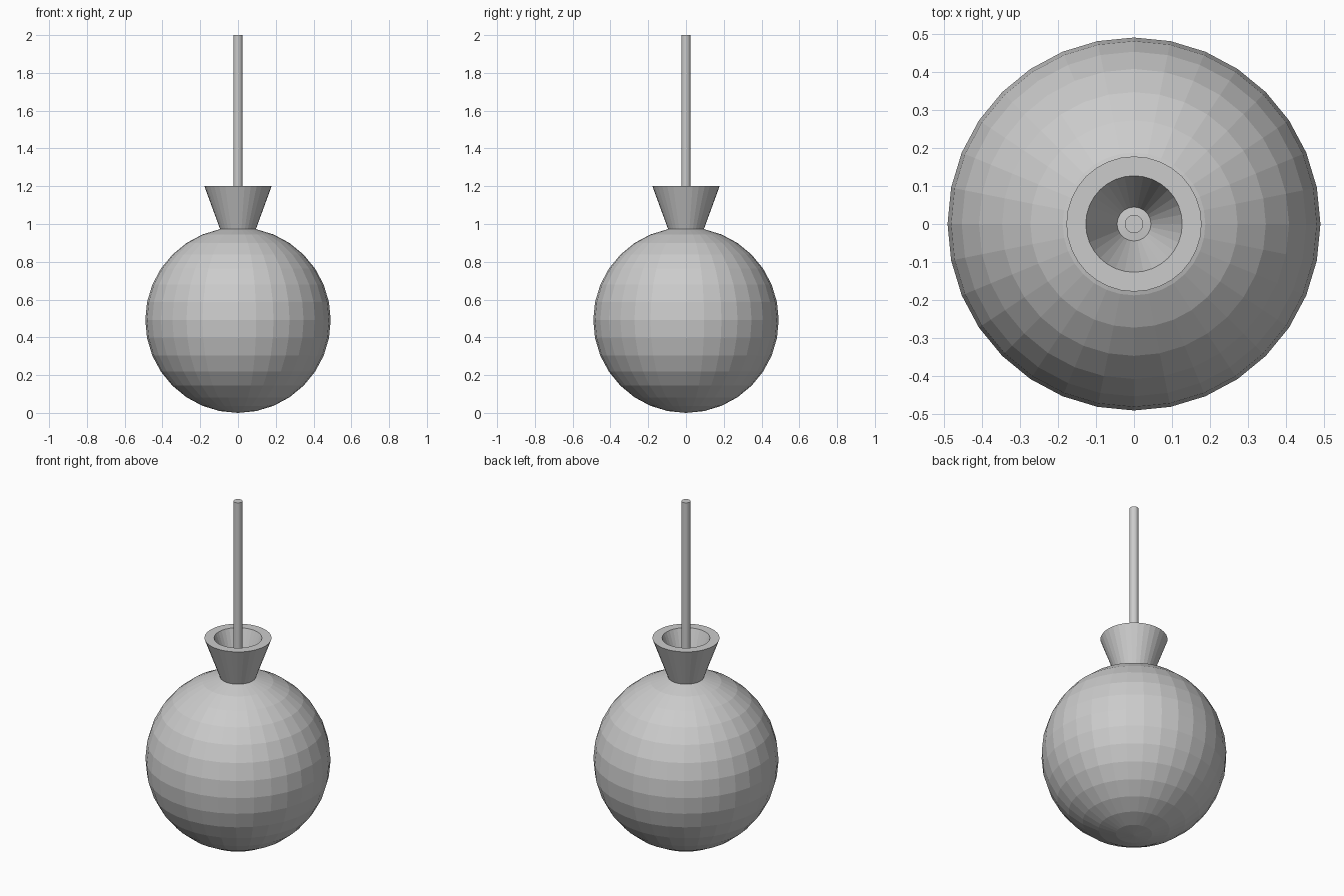
import bpy
import math
import bmesh

cube = bpy.data.objects.get("Cube")
if cube:
    bpy.data.objects.remove(cube, do_unlink=True)

SEGMENTS = 32

grey = bpy.data.materials.new("plain grey")
grey.use_nodes = True
colour = (0.6, 0.6, 0.6, 1)
grey.diffuse_color = colour
grey.node_tree.nodes["Principled BSDF"].inputs["Base Color"].default_value = colour


def lathe(name, profile, closed=False):
    """Spin a profile of (radius, height) points around the z axis."""
    bm = bmesh.new()
    verts = [bm.verts.new((r, 0, z)) for r, z in profile]
    pairs = list(zip(verts, verts[1:]))
    if closed:
        pairs.append((verts[-1], verts[0]))
    edges = [bm.edges.new(p) for p in pairs]
    bmesh.ops.spin(bm, geom=verts + edges, cent=(0, 0, 0), axis=(0, 0, 1),
                   angle=math.tau, steps=SEGMENTS, use_duplicate=False)
    bmesh.ops.remove_doubles(bm, verts=bm.verts, dist=1e-5)
    bmesh.ops.recalc_face_normals(bm, faces=bm.faces)
    mesh = bpy.data.meshes.new(name)
    bm.to_mesh(mesh)
    bm.free()
    mesh.materials.append(grey)
    obj = bpy.data.objects.new(name, mesh)
    bpy.context.collection.objects.link(obj)
    return obj


# Faceted globe
RADIUS = 0.491
bpy.ops.mesh.primitive_uv_sphere_add(segments=SEGMENTS, ring_count=16,
                                     radius=RADIUS, location=(0, 0, RADIUS))
globe = bpy.context.object
globe.name = "globe"
globe.data.materials.append(grey)

# Flared, thick-walled collar, open at the top
lathe("collar", [(0.09, 0.96), (0.178, 1.2), (0.127, 1.2), (0.038, 0.96)], closed=True)

# Thin hanging rod
lathe("rod", [(0, 0.96), (0.024, 0.96), (0.024, 2), (0, 2)])
